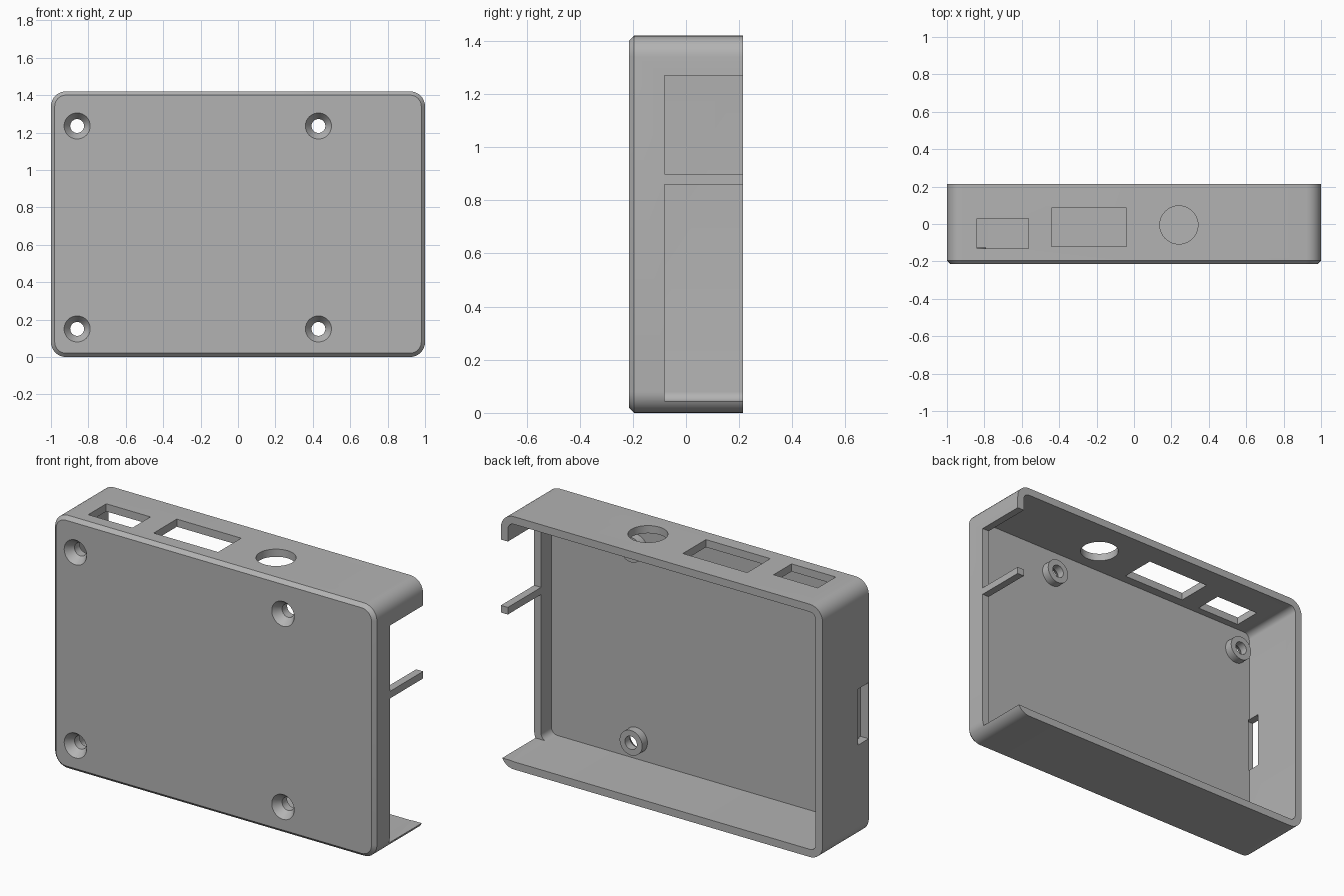
import bpy, bmesh, math

if "Cube" in bpy.data.objects:
    bpy.data.objects.remove(bpy.data.objects["Cube"], do_unlink=True)

HALF_W, HEIGHT, FRONT, BACK = 1.0, 1.42, -0.215, 0.215
WALL, CHAMFER, RADIUS = 0.043, 0.02, 0.08
FLOOR = FRONT + WALL

grey = bpy.data.materials.new("plain grey plastic")
grey.use_nodes = True
grey.diffuse_color = (0.45, 0.45, 0.45, 1)
grey.node_tree.nodes["Principled BSDF"].inputs["Base Color"].default_value = (0.45, 0.45, 0.45, 1)


def rounded_loop(bm, y, inset):
    """Ring of vertices along a rounded rectangle facing the front."""
    r = RADIUS - inset
    cx, cz = HALF_W - RADIUS, HEIGHT / 2 - RADIUS
    ring = []
    for i, (sx, sz) in enumerate([(1, 1), (-1, 1), (-1, -1), (1, -1)]):
        for k in range(9):
            a = math.pi / 2 * (i + k / 8)
            ring.append(bm.verts.new((sx * cx + r * math.cos(a), y,
                                      HEIGHT / 2 + sz * cz + r * math.sin(a))))
    return ring


def build_shell():
    bm = bmesh.new()
    # front face, chamfer, outer wall, rim, inner wall, inner floor
    rings = [rounded_loop(bm, y, d) for y, d in (
        (FRONT, CHAMFER), (FRONT + CHAMFER, 0), (BACK, 0), (BACK, WALL), (FLOOR, WALL))]
    for a, b in zip(rings, rings[1:]):
        for i in range(len(a)):
            j = (i + 1) % len(a)
            bm.faces.new((a[i], a[j], b[j], b[i]))
    bm.faces.new(rings[0])
    bm.faces.new(rings[-1])
    bmesh.ops.recalc_face_normals(bm, faces=bm.faces)
    mesh = bpy.data.meshes.new("case_shell")
    bm.to_mesh(mesh)
    bm.free()
    mesh.materials.append(grey)
    obj = bpy.data.objects.new("case_shell", mesh)
    bpy.context.collection.objects.link(obj)
    return obj


shell = build_shell()


def combine(tool, operation):
    """Apply a boolean to the shell, then drop the tool."""
    tool.hide_render = True
    mod = shell.modifiers.new("bool", "BOOLEAN")
    mod.operation, mod.solver, mod.object = operation, "EXACT", tool
    bpy.context.view_layer.objects.active = shell
    bpy.ops.object.modifier_apply(modifier=mod.name)
    bpy.data.objects.remove(tool, do_unlink=True)


def box(x, y, z):
    spans = (x, y, z)
    bpy.ops.mesh.primitive_cube_add(size=1, location=[(a + b) / 2 for a, b in spans])
    obj = bpy.context.object
    obj.scale = [b - a for a, b in spans]
    return finish(obj)


def round_y(x, z, y0, y1, r0, r1):
    """Cylinder or cone along y."""
    bpy.ops.mesh.primitive_cone_add(vertices=40, radius1=r0, radius2=r1, depth=y1 - y0,
                                    location=(x, (y0 + y1) / 2, z),
                                    rotation=(-math.pi / 2, 0, 0))
    return finish(bpy.context.object)


def finish(obj):
    obj.data.materials.append(grey)
    bpy.context.view_layer.update()
    return obj


# standoffs with countersunk screw holes
for x in (-0.86, 0.43):
    for z in (0.15, 1.235):
        combine(round_y(x, z, FLOOR - 0.01, -0.125, 0.07, 0.07), "UNION")
        combine(round_y(x, z, FRONT - 0.01, -0.17, 0.077, 0.037), "DIFFERENCE")
        combine(round_y(x, z, -0.18, -0.1, 0.037, 0.037), "DIFFERENCE")

# top port openings
top = (HEIGHT - 0.1, HEIGHT + 0.1)
combine(box((-0.84, -0.565), (-0.13, 0.03), top), "DIFFERENCE")
combine(box((-0.44, -0.04), (-0.12, 0.085), top), "DIFFERENCE")
bpy.ops.mesh.primitive_cylinder_add(vertices=48, radius=0.102, depth=0.2,
                                    location=(0.24, -0.005, HEIGHT))
combine(finish(bpy.context.object), "DIFFERENCE")

# open bays on the left side, leaving a thin bar between them
for z in ((0.045, 0.86), (0.9, 1.27)):
    combine(box((0.93, 1.1), (-0.08, 0.3), z), "DIFFERENCE")

# card slot on the right side
combine(box((-1.1, -0.95), (-0.193, -0.1), (0.53, 0.845)), "DIFFERENCE")

bpy.ops.object.select_all(action="DESELECT")
shell.select_set(True)
bpy.context.view_layer.objects.active = shell
bpy.ops.object.shade_smooth_by_angle(angle=math.radians(30))
